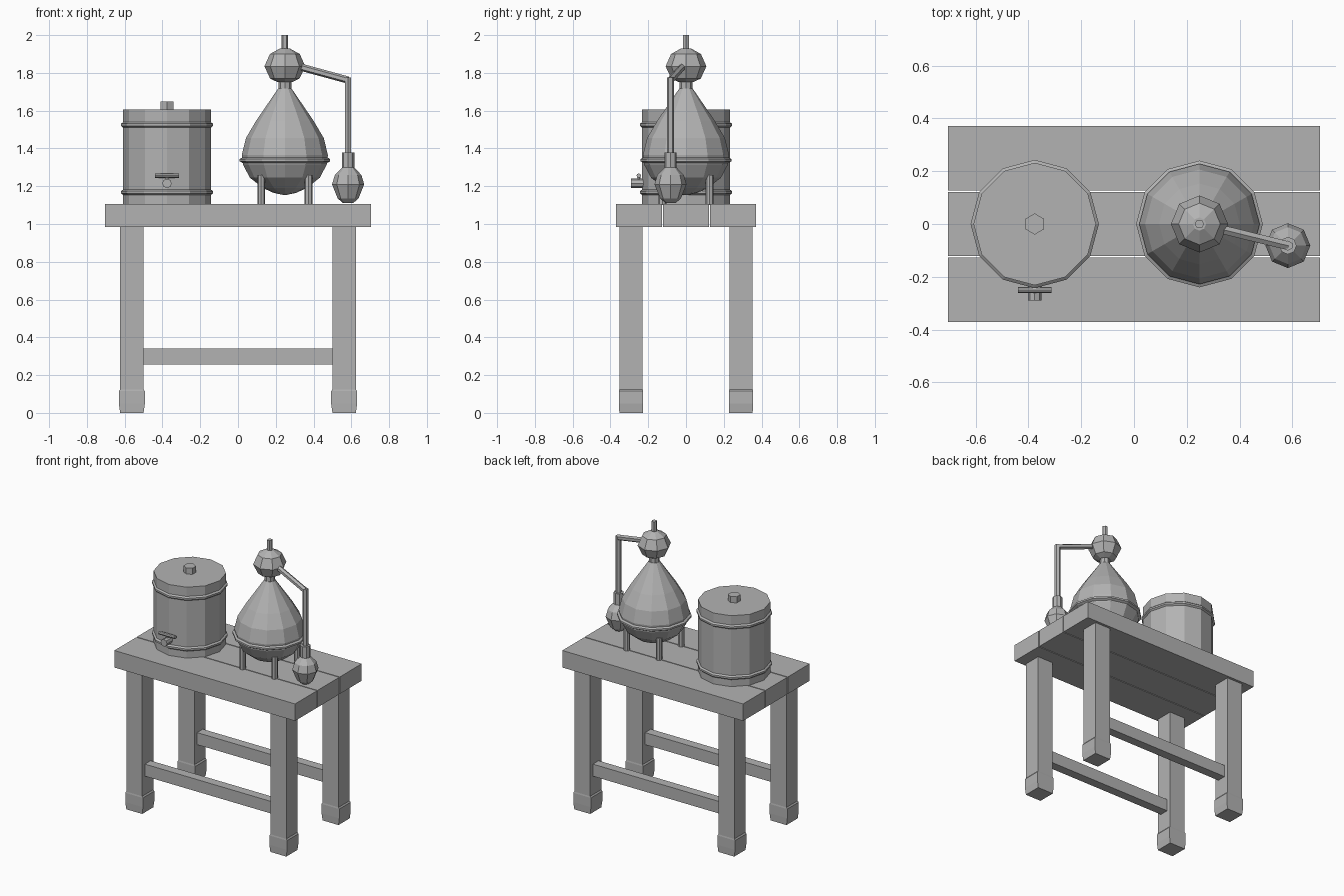
import bpy, bmesh, math
from mathutils import Vector

default = bpy.data.objects.get("Cube")
if default:
    bpy.data.objects.remove(default, do_unlink=True)

GREY = (0.45, 0.45, 0.45, 1)
mat = bpy.data.materials.new("plain_grey")
mat.use_nodes = True
mat.diffuse_color = GREY
mat.node_tree.nodes["Principled BSDF"].inputs["Base Color"].default_value = GREY


def finish(name, bm, loc=(0, 0, 0)):
    bmesh.ops.recalc_face_normals(bm, faces=bm.faces)
    mesh = bpy.data.meshes.new(name)
    bm.to_mesh(mesh)
    bm.free()
    mesh.materials.append(mat)
    obj = bpy.data.objects.new(name, mesh)
    obj.location = loc
    bpy.context.collection.objects.link(obj)
    return obj


def stack(name, center, sections):
    """Closed box-like solid from (half_x, half_y, z) sections."""
    bm = bmesh.new()
    loops = [[bm.verts.new((sx * hx, sy * hy, z)) for sx, sy in
              ((-1, -1), (1, -1), (1, 1), (-1, 1))] for hx, hy, z in sections]
    skin(bm, loops)
    return finish(name, bm, (*center, 0))


def skin(bm, loops, closed=False):
    n = len(loops[0])
    pairs = list(zip(loops, loops[1:]))
    if closed:
        pairs.append((loops[-1], loops[0]))
    else:
        bm.faces.new(loops[0])
        bm.faces.new(loops[-1])
    for a, b in pairs:
        for i in range(n):
            j = (i + 1) % n
            bm.faces.new((a[i], a[j], b[j], b[i]))


def lathe(name, center, profile, sides, turn=0.0, closed=False):
    """Flat-sided turned solid from (radius, z) points."""
    bm = bmesh.new()
    angles = [turn + math.tau * i / sides for i in range(sides)]
    loops = [[bm.verts.new((r * math.cos(a), r * math.sin(a), z)) for a in angles]
             for r, z in profile]
    skin(bm, loops, closed)
    return finish(name, bm, (*center, 0))


def rod(name, start, end, radius, sides=6):
    start, end = Vector(start), Vector(end)
    axis = end - start
    bm = bmesh.new()
    bmesh.ops.create_cone(bm, cap_ends=True, segments=sides, radius1=radius,
                          radius2=radius, depth=axis.length)
    bm.transform(axis.to_track_quat("Z", "Y").to_matrix().to_4x4())
    return finish(name, bm, (start + end) / 2)


def hoop(name, center, inner, outer, z, half):
    lathe(name, center, [(inner, z - half), (outer, z - half / 3),
                         (outer, z + half / 3), (inner, z + half)], 12, closed=True)


# Table top of three planks
for label, y, half in (("front", -0.249, 0.122), ("middle", 0, 0.121), ("back", 0.249, 0.122)):
    stack(label + "_plank", (0, y), [(0.705, half, 0.985), (0.705, half, 1.105)])

# Legs with swollen feet, and long stretchers
for side, y in (("front", -0.291), ("back", 0.291)):
    for hand, x in (("right", -0.562), ("left", 0.562)):
        stack(f"{side}_{hand}_leg", (x, y), [
            (0.062, 0.062, 0), (0.069, 0.064, 0.05),
            (0.069, 0.064, 0.115), (0.062, 0.062, 0.125), (0.062, 0.062, 0.985)])
    stack(side + "_stretcher", (0, y), [(0.502, 0.032, 0.255), (0.502, 0.032, 0.34)])

# Barrel with hoops, lid knob and tap
barrel = (-0.376, 0)
lathe("barrel", barrel, [(0.232, 1.105), (0.232, 1.605)], 12)
for label, z in (("lower", 1.168), ("upper", 1.525)):
    hoop(label + "_barrel_hoop", barrel, 0.228, 0.243, z, 0.018)
lathe("lid_knob", barrel, [(0.04, 1.6), (0.04, 1.648)], 6, math.pi / 2)
rod("tap_spout", (-0.376, -0.21, 1.215), (-0.376, -0.29, 1.215), 0.025, 8)
rod("tap_stem", (-0.376, -0.25, 1.215), (-0.376, -0.25, 1.255), 0.008)
rod("tap_handle", (-0.44, -0.25, 1.256), (-0.313, -0.25, 1.256), 0.012, 8)

# Still pot, hoop and feet
still = (0.248, 0)
lathe("still_pot", still, [
    (0.005, 1.153), (0.06, 1.165), (0.115, 1.19), (0.185, 1.245), (0.222, 1.315),
    (0.228, 1.365), (0.206, 1.455), (0.153, 1.545), (0.035, 1.718)], 12)
hoop("still_hoop", still, 0.218, 0.24, 1.338, 0.018)
for side, y in (("front", -0.125), ("back", 0.125)):
    for hand, x in (("right", -0.125), ("left", 0.125)):
        lathe(f"still_{side}_{hand}_foot", (still[0] + x, y),
              [(0.021, 1.1), (0.021, 1.26)], 8)

# Still neck, head and stem
lathe("still_neck", still, [(0.034, 1.7), (0.034, 1.77)], 8)
lathe("still_head", still, [(0.04, 1.752), (0.078, 1.77), (0.108, 1.835),
                            (0.079, 1.9), (0.025, 1.93)], 8)
lathe("still_stem", still, [(0.018, 1.92), (0.018, 2.0)], 6)

# Swan-neck pipe
elbow = (0.583, -0.082, 1.762)
rod("swan_arm", (0.29, -0.01, 1.842), elbow, 0.019)
rod("down_pipe", (0.583, -0.082, 1.775), (0.583, -0.082, 1.36), 0.019)

# Receiving flask
flask = (0.583, -0.082)
lathe("flask_collar", flask, [(0.033, 1.28), (0.033, 1.378)], 8)
lathe("flask", flask, [(0.028, 1.112), (0.055, 1.135), (0.085, 1.21),
                       (0.07, 1.26), (0.033, 1.298)], 8)
